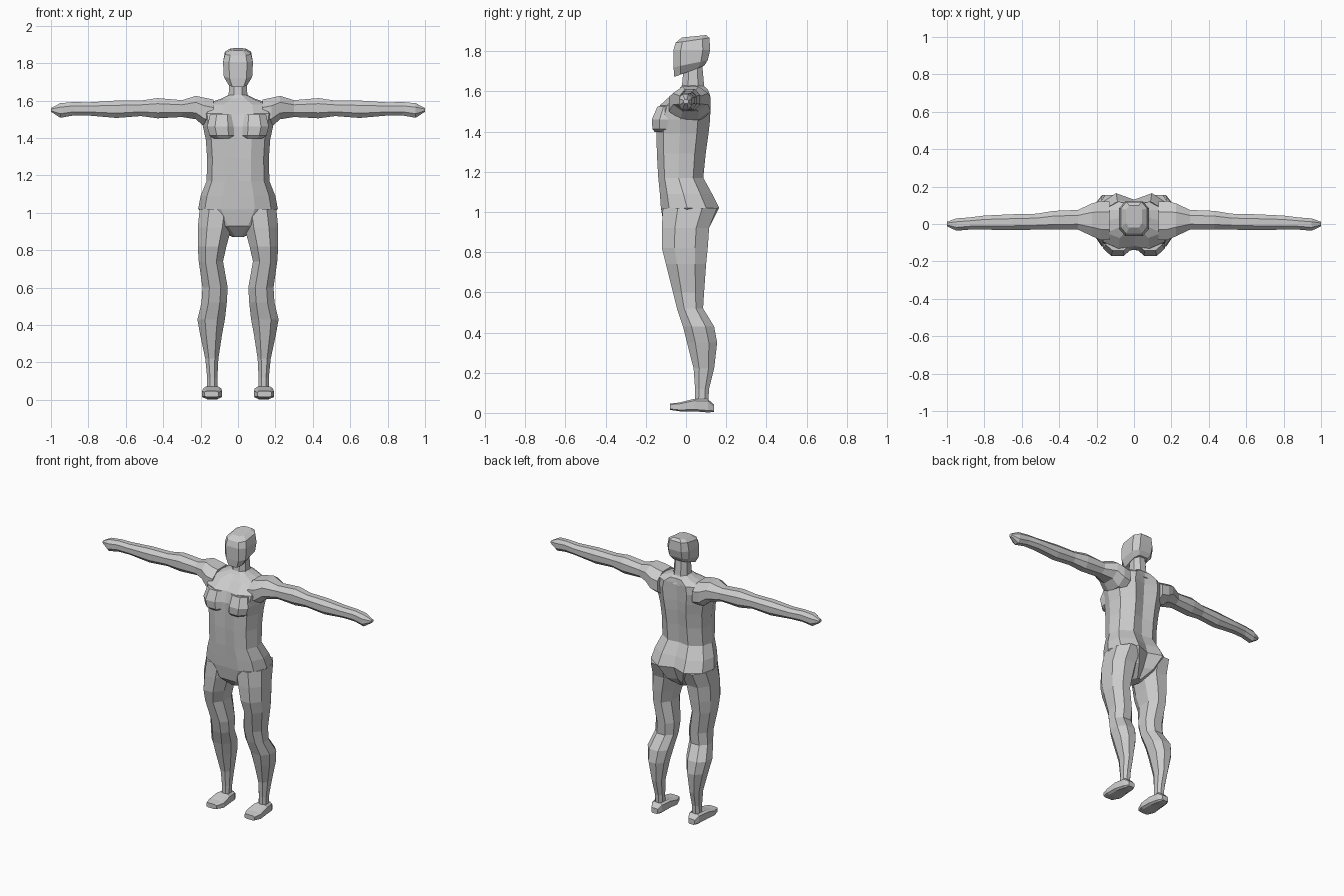
import bpy, bmesh


def loft(name, rings, mirror=False):
    """Flat-faced skin through closed rings with equal point counts."""
    bm = bmesh.new()
    vs = [[bm.verts.new(p) for p in r] for r in rings]
    n = len(vs[0])
    for a, b in zip(vs, vs[1:]):
        for i in range(n):
            j = (i + 1) % n
            bm.faces.new((a[i], a[j], b[j], b[i]))
    bm.faces.new(vs[0])
    bm.faces.new(vs[-1])
    bmesh.ops.recalc_face_normals(bm, faces=bm.faces)
    me = bpy.data.meshes.new(name)
    bm.to_mesh(me)
    bm.free()
    ob = bpy.data.objects.new(name, me)
    bpy.context.collection.objects.link(ob)
    if mirror:
        ob.modifiers.new("mirror", 'MIRROR')
    return ob


def ring(axis, t, a0, a1, b0, b1, k=0.45, tilt=0.0):
    """Eight-sided section across an axis; tilt raises the far side."""
    ca, cb, ha, hb = (a0 + a1) / 2, (b0 + b1) / 2, (a1 - a0) / 2, (b1 - b0) / 2
    shape = [(k, -1), (1, -k), (1, k), (k, 1), (-k, 1), (-1, k), (-1, -k), (-k, -1)]
    pts = []
    for u, v in shape:
        a, b, s = ca + u * ha, cb + v * hb, t + tilt * (v + 1) / 2
        pts.append({'x': (s, a, b), 'y': (a, s, b), 'z': (a, b, s)}[axis])
    return pts


def torso_ring(z, w, yf, yb, gf, gb):
    """Twelve-sided section with grooves at the breastbone and spine."""
    m, h = (yf + yb) / 2, (yb - yf) / 2
    half = [(0, yf + gf), (.42 * w, yf), (.83 * w, m - .72 * h), (w, m - .1 * h),
            (.9 * w, m + .55 * h), (.45 * w, yb), (0, yb - gb)]
    return ([(x, y, z) for x, y in half] +
            [(-x, y, z) for x, y in half[-2:0:-1]])


# Torso: height, half width, front, back, front groove, back groove
loft("torso", [torso_ring(*r) for r in [
    (.87, .03, -.05, .05, 0, 0),
    (.93, .13, -.11, .12, 0, .03),
    (1.02, .213, -.125, .165, 0, .035),
    (1.09, .20, -.13, .13, 0, .02),
    (1.17, .168, -.138, .086, .005, .012),
    (1.29, .165, -.145, .098, .008, .018),
    (1.39, .172, -.147, .112, .008, .022),
    (1.46, .187, -.15, .12, .012, .025),
    (1.53, .20, -.13, .122, .012, .022),
    (1.58, .18, -.075, .12, .01, .015),
    (1.61, .09, -.035, .108, 0, .005),
    (1.63, .05, -.02, .085, 0, 0)]])

# Chest: overhanging lower edge, fading upward
loft("chest", [ring('z', *r) for r in [
    (1.398, .03, .13, -.155, -.06),
    (1.412, .012, .152, -.167, -.04),
    (1.46, .012, .165, -.17, -.03),
    (1.525, .02, .15, -.142, -.03)]], True)

# Legs: height, inner, outer, front, back
loft("leg", [ring('z', *r) for r in [
    (1.02, .02, .205, -.115, .155),
    (.92, .035, .215, -.12, .115),
    (.82, .062, .215, -.12, .108),
    (.74, .08, .21, -.10, .10),
    (.60, .055, .19, -.065, .09),
    (.52, .06, .195, -.045, .085),
    (.43, .07, .217, -.015, .14),
    (.35, .085, .203, .005, .155),
    (.22, .105, .175, .038, .14),
    (.12, .11, .165, .045, .115),
    (.05, .11, .165, .045, .11)]], True)

# Feet: lofted from toe to heel
loft("foot", [ring('y', *r, k=.7) for r in [
    (-.08, .105, .18, .015, .046),
    (-.03, .085, .192, .008, .052),
    (.04, .09, .187, .008, .07),
    (.11, .10, .175, .002, .068),
    (.14, .115, .16, .005, .04)]], True)

# Arms with hands: distance out, front, back, bottom, top
loft("arm", [ring('x', *r) for r in [
    (.13, -.085, .12, 1.45, 1.605),
    (.18, -.085, .122, 1.46, 1.615),
    (.225, -.065, .11, 1.50, 1.625),
    (.30, -.03, .075, 1.512, 1.602),
    (.43, -.03, .07, 1.505, 1.613),
    (.52, -.03, .055, 1.517, 1.60),
    (.65, -.033, .052, 1.507, 1.60),
    (.80, -.03, .045, 1.52, 1.59),
    (.88, -.03, .035, 1.52, 1.592),
    (.95, -.036, .03, 1.508, 1.586),
    (1.0, -.012, .012, 1.54, 1.56)]], True)

# Neck
loft("neck", [ring('z', *r) for r in [
    (1.57, -.075, .075, -.045, .11),
    (1.63, -.05, .05, -.02, .09),
    (1.74, -.045, .045, -.01, .08)]])

# Head: jaw line rises toward the back
loft("head", [ring('z', *r[:5], k=.6, tilt=r[5]) for r in [
    (1.672, -.05, .05, -.058, .09, .055),
    (1.72, -.076, .076, -.062, .108, .035),
    (1.805, -.08, .08, -.063, .12, 0),
    (1.842, -.07, .07, -.052, .117, .024),
    (1.868, -.042, .042, -.02, .10, .012)]])
